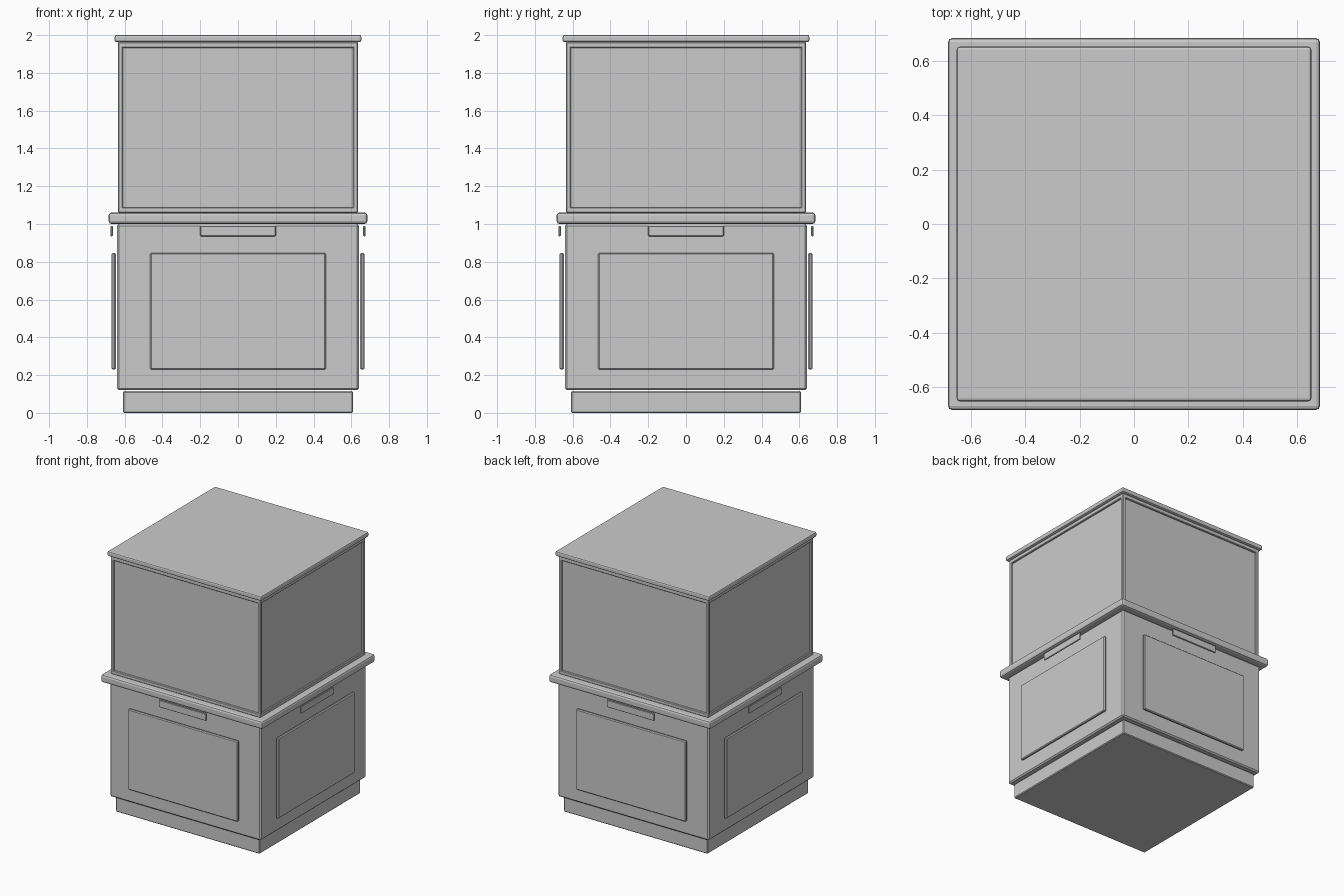
import bpy, math
from mathutils import Matrix

if "Cube" in bpy.data.objects:
    bpy.data.objects.remove(bpy.data.objects["Cube"])


def box(name, lo, hi, bevel=0.006, segments=1, turn=0):
    """Bevelled box between two corners, turned about the z axis."""
    bpy.ops.mesh.primitive_cube_add(size=1)
    ob = bpy.context.object
    ob.name = name
    size = [b - a for a, b in zip(lo, hi)]
    mid = [(a + b) / 2 for a, b in zip(lo, hi)]
    ob.data.transform(Matrix.Rotation(turn, 4, 'Z') @ Matrix.Translation(mid)
                      @ Matrix.Diagonal((*size, 1)))
    if bevel:
        m = ob.modifiers.new("bevel", 'BEVEL')
        m.width = bevel
        m.segments = segments
    return ob


def slab(name, half, z0, z1, bevel, segments=1):
    return box(name, (-half, -half, z0), (half, half, z1), bevel, segments)


# Stacked body parts
slab("plinth", 0.61, 0.0, 0.115, 0.006)
slab("cabinet", 0.64, 0.12, 1.0, 0.01)
slab("countertop", 0.685, 1.0, 1.06, 0.015, 2)
slab("glass_case", 0.622, 1.065, 1.955, 0)
slab("top_cap", 0.653, 1.963, 2.0, 0.01, 2)

# Parts repeated on each of the four sides
for i, side in enumerate(("front", "right", "back", "left")):
    a = i * math.pi / 2
    box(side + "_panel", (-0.465, -0.669, 0.23), (0.465, -0.647, 0.847), 0.006, 1, a)
    box(side + "_label", (-0.2, -0.674, 0.935), (0.2, -0.663, 0.99), 0.003, 1, a)
    box(side + "_lower_rail", (-0.635, -0.635, 1.06), (0.635, -0.61, 1.088), 0.004, 1, a)
    box(side + "_upper_rail", (-0.635, -0.635, 1.932), (0.635, -0.61, 1.963), 0.004, 1, a)
    box(side + "_corner_post", (-0.635, -0.635, 1.06), (-0.61, -0.61, 1.963), 0.004, 1, a)
